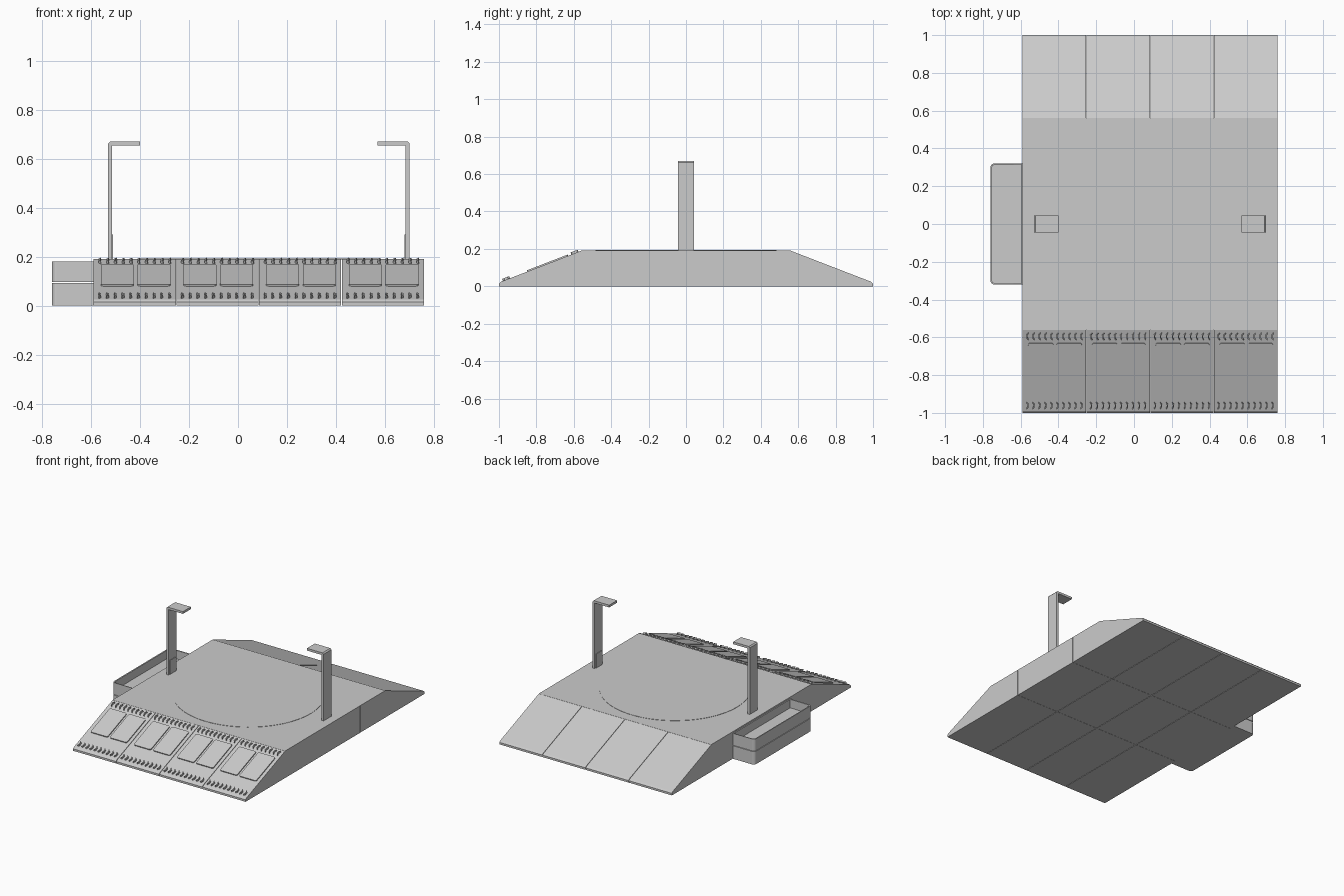
import bpy, bmesh, math
from mathutils import Matrix, Vector

if "Cube" in bpy.data.objects:
    bpy.data.objects.remove(bpy.data.objects["Cube"])

grey = bpy.data.materials.new("light grey")
grey.use_nodes = True
colour = (0.6, 0.6, 0.6, 1)
grey.diffuse_color = colour
grey.node_tree.nodes["Principled BSDF"].inputs["Base Color"].default_value = colour


def finish(name, bm):
    bmesh.ops.recalc_face_normals(bm, faces=bm.faces)
    mesh = bpy.data.meshes.new(name)
    bm.to_mesh(mesh)
    bm.free()
    mesh.materials.append(grey)
    obj = bpy.data.objects.new(name, mesh)
    bpy.context.collection.objects.link(obj)
    return obj


def prism(bm, points, vector):
    """Extrude a closed outline along a vector."""
    face = bm.faces.new([bm.verts.new(p) for p in points])
    new = bmesh.ops.extrude_face_region(bm, geom=[face])["geom"]
    verts = [v for v in new if isinstance(v, bmesh.types.BMVert)]
    bmesh.ops.translate(bm, verts=verts, vec=Vector(vector))


def rounded_rect(x0, x1, y0, y1, r, steps=4):
    """Outline of a rectangle with rounded corners."""
    pts = []
    corners = [(x1 - r, y1 - r), (x0 + r, y1 - r), (x0 + r, y0 + r), (x1 - r, y0 + r)]
    for i, (cx, cy) in enumerate(corners):
        for s in range(steps + 1):
            a = math.pi / 2 * (i + s / steps)
            pts.append((cx + r * math.cos(a), cy + r * math.sin(a)))
    return pts


LEFT, RIGHT, TOP, FLAT, SEAM = -0.59, 0.76, 0.19, 0.56, 0.28
COLUMNS = 4
WIDTH = (RIGHT - LEFT) / COLUMNS
GAP = 0.0015
MID = (LEFT + RIGHT) / 2

# Base tiles: three rows by four columns with fine seams
ramp = [(-1, 0), (-SEAM - GAP, 0), (-SEAM - GAP, TOP), (-FLAT, TOP), (-0.99, 0.024), (-1, 0.014)]
middle = [(-SEAM, 0), (SEAM, 0), (SEAM, TOP), (-SEAM, TOP)]
rows = {"front_ramp": ramp, "middle_base": middle, "back_ramp": [(-y, z) for y, z in ramp]}
for name, outline in rows.items():
    bm = bmesh.new()
    for c in range(COLUMNS):
        x = LEFT + c * WIDTH
        prism(bm, [(x + GAP * (c > 0), y, z) for y, z in outline],
              (WIDTH - GAP * ((c > 0) + (c < COLUMNS - 1)), 0, 0))
    finish(name, bm)

# Deck sheet covering the flat top
bm = bmesh.new()
prism(bm, [(x, y, TOP - 0.002) for x, y in
           [(LEFT, -FLAT), (RIGHT, -FLAT), (RIGHT, FLAT), (LEFT, FLAT)]], (0, 0, 0.003))
finish("deck", bm)

# Round turntable plate
bm = bmesh.new()
bmesh.ops.create_cone(bm, cap_ends=True, segments=96, radius1=0.485, radius2=0.485, depth=0.004,
                      matrix=Matrix.Translation((MID, 0, TOP + 0.001)))
finish("turntable", bm)

# Local frame of the front slope: x across, y up the slope, z outward
slope = Vector((0, 0.99 - FLAT, TOP - 0.024)).normalized()
normal = Vector((1, 0, 0)).cross(slope)
foot = Vector((0, -0.99, 0.024))


def on_slope(x, y, out=-0.002):
    """Point on the front slope at a given plan position."""
    return foot + Vector((x, 0, 0)) + slope * ((y + 0.99) / slope.y) + normal * out


# Raised panels, two on each front column
bm = bmesh.new()
for c in range(COLUMNS):
    for offset in (0.03, 0.18):
        x = LEFT + c * WIDTH + offset
        outline = rounded_rect(x, x + 0.134, -0.848, -0.63, 0.01, 3)
        prism(bm, [on_slope(*p) for p in outline], normal * 0.009)
finish("raised_panels", bm)


# Rows of small hooked teeth along the top and foot of the front slope
def tooth(bm, x, y, flip):
    arc = [math.radians(a) for a in (-65, -25, 25, 65)]
    outer = [(math.cos(a) * 0.019, math.sin(a) * 0.021) for a in arc]
    inner = [(math.cos(a) * 0.010 + 0.002, math.sin(a) * 0.017) for a in reversed(arc)]
    prism(bm, [on_slope(x + flip * (px - 0.012), y + py) for px, py in outer + inner],
          normal * 0.014)


for name, y, flip in (("upper_teeth", -0.594, -1), ("lower_teeth", -0.96, 1)):
    bm = bmesh.new()
    for c in range(COLUMNS):
        for i in range(10):
            tooth(bm, LEFT + c * WIDTH + 0.026 + i * 0.0317, y, flip)
    finish(name, bm)

# Side tray: lower block and hollow upper block
tray = rounded_rect(-0.76, LEFT + 0.02, -0.32, 0.32, 0.02)
tray = [(min(x, LEFT), y) if x < LEFT else (LEFT, math.copysign(0.32, y)) for x, y in tray]
outline = [p for i, p in enumerate(tray) if p not in tray[:i]]
for name, z0, z1 in (("tray_lower", 0, 0.092), ("tray_upper", 0.096, 0.18)):
    bm = bmesh.new()
    prism(bm, [(x, y, z0) for x, y in outline], (0, 0, z1 - z0))
    if name == "tray_upper":
        bmesh.ops.recalc_face_normals(bm, faces=bm.faces)
        top = max(bm.faces, key=lambda f: f.calc_center_median().z)
        bmesh.ops.inset_region(bm, faces=[top], thickness=0.008)
        bmesh.ops.translate(bm, verts=top.verts, vec=(0, 0, -0.001))
        new = bmesh.ops.extrude_face_region(bm, geom=[top])["geom"]
        bmesh.ops.translate(bm, verts=[v for v in new if isinstance(v, bmesh.types.BMVert)],
                            vec=(0, 0, -0.06))
        if top.is_valid:
            bmesh.ops.delete(bm, geom=[top], context="FACES_ONLY")
    finish(name, bm)

# Two upright brackets with inward arms
HALF, THICK, HEIGHT, ARM = 0.615, 0.016, 0.67, 0.13
bracket = [(HALF, TOP), (HALF, HEIGHT - 0.008), (HALF - 0.008, HEIGHT), (HALF - ARM, HEIGHT),
           (HALF - ARM, HEIGHT - THICK), (HALF - THICK, HEIGHT - THICK), (HALF - THICK, TOP)]
for name, side in (("left_bracket", 1), ("right_bracket", -1)):
    bm = bmesh.new()
    prism(bm, [(MID + side * x, -0.044, z) for x, z in bracket], (0, 0.088, 0))
    # Thin foot plate on the inner face
    inner = HALF - THICK
    prism(bm, [(MID + side * x, -0.03, z) for x, z in
               [(inner + 0.002, TOP), (inner + 0.002, 0.29), (inner - 0.004, 0.29), (inner - 0.004, TOP)]],
          (0, 0.06, 0))
    finish(name, bm)
